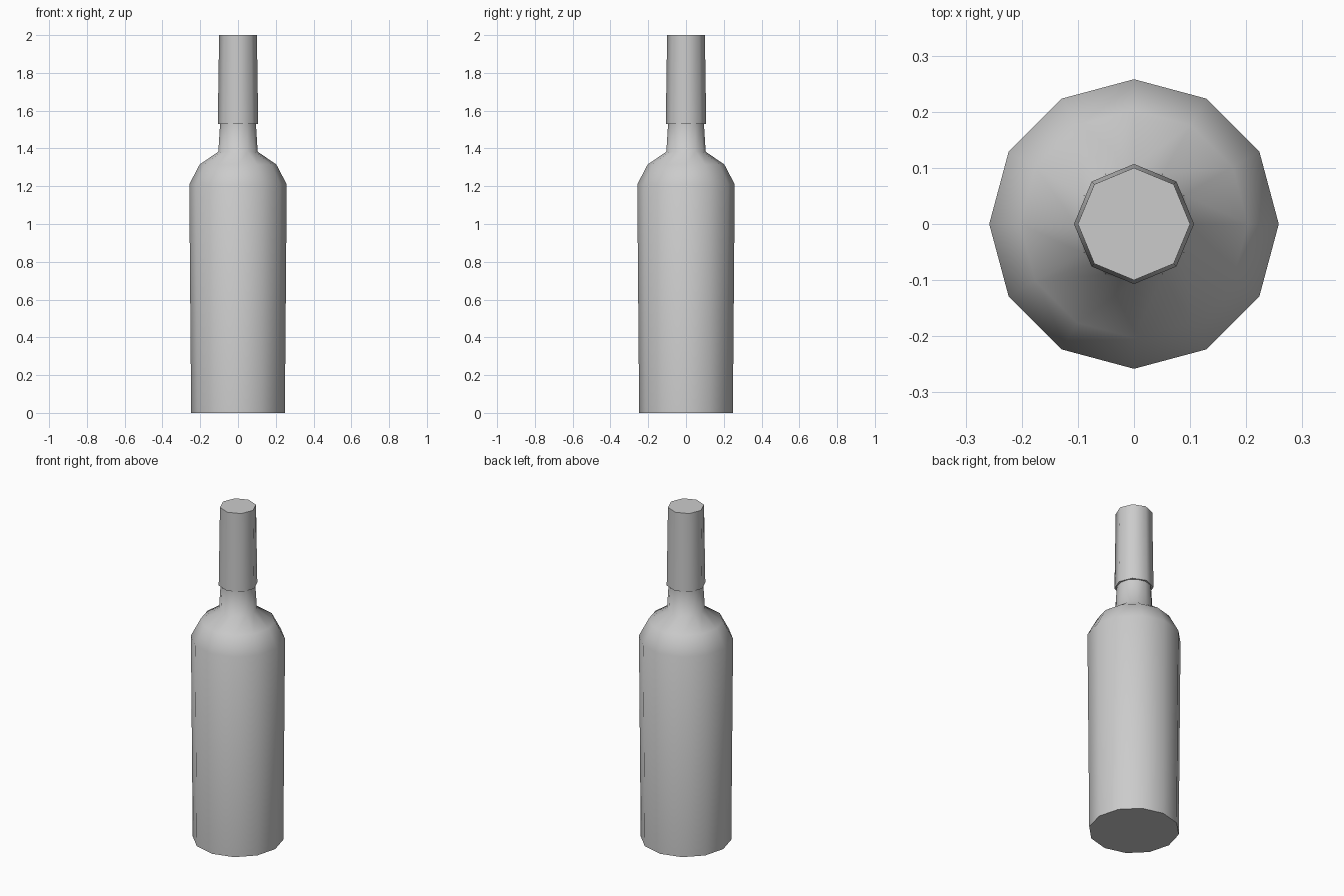
import bpy, bmesh, math

if "Cube" in bpy.data.objects:
    bpy.data.objects.remove(bpy.data.objects["Cube"])


def lathe(name, profile, sides):
    """Closed low-poly solid of revolution from (radius, z) pairs, bottom to top."""
    bm = bmesh.new()
    rings = []
    for r, z in profile:
        rings.append([bm.verts.new((r * math.cos(math.tau * i / sides),
                                    r * math.sin(math.tau * i / sides), z))
                      for i in range(sides)])
    for low, high in zip(rings, rings[1:]):
        for i in range(sides):
            j = (i + 1) % sides
            bm.faces.new((low[i], low[j], high[j], high[i]))
    bm.faces.new(rings[0][::-1])
    bm.faces.new(rings[-1])
    mesh = bpy.data.meshes.new(name)
    bm.to_mesh(mesh)
    bm.free()
    obj = bpy.data.objects.new(name, mesh)
    bpy.context.collection.objects.link(obj)
    bpy.ops.object.select_all(action='DESELECT')
    obj.select_set(True)
    bpy.context.view_layer.objects.active = obj
    bpy.ops.object.shade_smooth_by_angle(angle=math.radians(62))
    return obj


# Bottle: slightly flared body, rounded shoulder and neck reaching into the sleeve
lathe("bottle_body", [(0.248, 0), (0.258, 1.21), (0.203, 1.315),
                      (0.104, 1.383), (0.095, 1.53), (0.094, 1.56)], 12)

# Sleeve covering the top of the neck
lathe("neck_sleeve", [(0.107, 1.53), (0.1, 2.0)], 8)
